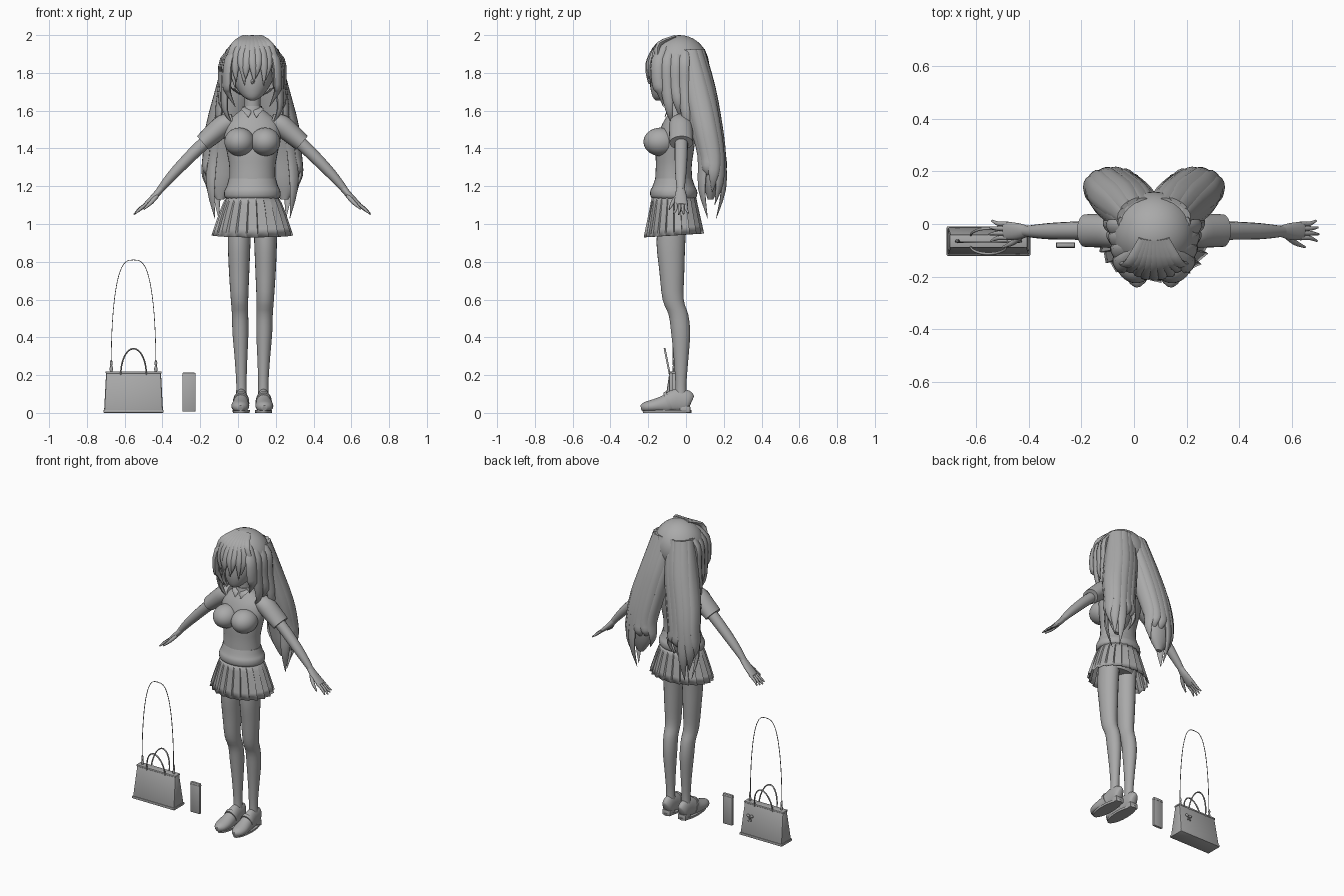
import bpy, bmesh, math
from mathutils import Vector

cube = bpy.data.objects.get("Cube")
if cube:
    bpy.data.objects.remove(cube, do_unlink=True)

CX = 0.076                      # figure stands a little to one side
X, Y, Z = Vector((1, 0, 0)), Vector((0, 1, 0)), Vector((0, 0, 1))

grey = bpy.data.materials.new("plain_grey")
grey.use_nodes = True
grey.diffuse_color = (0.4, 0.4, 0.4, 1)
grey.node_tree.nodes["Principled BSDF"].inputs["Base Color"].default_value = (0.4, 0.4, 0.4, 1)


def finish(name, bm, angle=50):
    bmesh.ops.recalc_face_normals(bm, faces=bm.faces)
    me = bpy.data.meshes.new(name)
    bm.to_mesh(me)
    bm.free()
    me.materials.append(grey)
    me.shade_smooth()
    me.set_sharp_from_angle(angle=math.radians(angle))
    ob = bpy.data.objects.new(name, me)
    bpy.context.collection.objects.link(ob)
    return ob


def smooth_path(pts, steps):
    """Catmull-Rom through (x, y, z, width, thickness) points."""
    out = []
    for i in range(len(pts) - 1):
        quad = [pts[max(i - 1, 0)], pts[i], pts[i + 1], pts[min(i + 2, len(pts) - 1)]]
        for k in range(steps):
            t = k / steps
            out.append([b + t * (c - a) / 2 + t * t * (a - 2.5 * b + 2 * c - d / 2)
                        + t ** 3 * (1.5 * (b - c) + (d - a) / 2) for a, b, c, d in zip(*quad)])
    return out + [list(pts[-1])]


def loft(name, pts, side=X, upright=False, n=16, steps=3, offset=CX, floor=None):
    """Skin ellipses along a path; upright keeps the sections level."""
    pts = smooth_path(pts, steps)
    bm = bmesh.new()
    rings = []
    for i, p in enumerate(pts):
        c = Vector(p[:3]) + X * offset
        if upright:
            u, v = X, Y
        else:
            t = (Vector(pts[min(i + 1, len(pts) - 1)][:3]) - Vector(pts[max(i - 1, 0)][:3])).normalized()
            u = (side - t * side.dot(t)).normalized()
            v = t.cross(u)
        w, h = max(p[3], 0.001), max(p[4], 0.001)
        ring = []
        for k in range(n):
            a = math.tau * k / n
            co = c + u * (w * math.cos(a)) + v * (h * math.sin(a))
            if floor is not None:
                co.z = max(co.z, floor)
            ring.append(bm.verts.new(co))
        rings.append(ring)
    for a, b in zip(rings, rings[1:]):
        for k in range(n):
            bm.faces.new((a[k], a[(k + 1) % n], b[(k + 1) % n], b[k]))
    bm.faces.new(rings[0])
    bm.faces.new(rings[-1])
    return finish(name, bm)


def ball(name, loc, size, keep=lambda c: True):
    bm = bmesh.new()
    bmesh.ops.create_uvsphere(bm, u_segments=32, v_segments=20, radius=1)
    for v in bm.verts:
        v.co = Vector([l + s * c for l, s, c in zip(loc, size, v.co)])
    bmesh.ops.delete(bm, geom=[f for f in bm.faces if not keep(f.calc_center_median())], context='FACES')
    for v in bm.verts:
        v.co.x += CX
    return finish(name, bm)


def box(name, loc, size, bevel=0.004, top=(1, 1)):
    bm = bmesh.new()
    bmesh.ops.create_cube(bm, size=1)
    for v in bm.verts:
        kx, ky = top if v.co.z > 0 else (1, 1)
        v.co = Vector((loc[0] + v.co.x * size[0] * kx, loc[1] + v.co.y * size[1] * ky, loc[2] + v.co.z * size[2]))
    bmesh.ops.bevel(bm, geom=bm.edges[:], offset=bevel, segments=2, affect='EDGES', profile=0.5)
    return finish(name, bm, 35)


# Torso, neck and head
loft("torso", [(0, -.07, .98, .12, .08), (0, -.065, 1.08, .14, .1), (0, -.065, 1.2, .125, .1),
               (0, -.065, 1.3, .122, .095), (0, -.06, 1.38, .135, .1), (0, -.05, 1.46, .15, .1),
               (0, -.04, 1.53, .14, .085), (0, -.035, 1.58, .09, .06), (0, -.035, 1.61, .05, .045)],
     upright=True, n=32)
loft("sweater_hem", [(0, -.065, 1.13, .13, .105), (0, -.065, 1.145, .148, .122), (0, -.065, 1.175, .148, .124),
                     (0, -.065, 1.2, .136, .112), (0, -.065, 1.24, .125, .098)], upright=True, n=32)
loft("neck", [(0, -.035, 1.55, .05, .048), (0, -.045, 1.64, .042, .042), (0, -.05, 1.75, .045, .045)], upright=True)
loft("head", [(0, -.145, 1.655, .015, .015), (0, -.125, 1.675, .05, .052), (0, -.09, 1.73, .092, .1),
              (0, -.06, 1.8, .122, .13), (0, -.05, 1.88, .128, .13), (0, -.04, 1.95, .08, .08)], upright=True, n=32)
loft("nose", [(0, -.18, 1.77, .006, .005), (0, -.196, 1.752, .008, .007), (0, -.185, 1.742, .004, .004)], n=8)
loft("collar", [(0, -.036, 1.575, .07, .062), (0, -.038, 1.6, .058, .056), (0, -.04, 1.625, .05, .05)], upright=True)

# Pleated skirt: radial sawtooth that deepens toward the hem
bm = bmesh.new()
PLEATS, ROWS = 22, 5
rows = []
for j in range(ROWS + 1):
    t = j / ROWS
    row = []
    for k in range(PLEATS * 2):
        step = k % 2
        a = math.tau * (k // 2 + (0.05 if step == 0 else 0.95)) / PLEATS
        r = 1 + (0.03 + 0.05 * t) * (step - 0.5)
        rx, ry = 0.133 + 0.075 * t ** 0.8, 0.115 + 0.04 * t
        row.append(bm.verts.new((CX + rx * r * math.cos(a), -.064 + ry * r * math.sin(a),
                                 1.15 - 0.21 * t + 0.01 * t * math.sin(a))))
    rows.append(row)
for a, b in zip(rows, rows[1:]):
    for k in range(len(a)):
        bm.faces.new((a[k], a[k - 1], b[k - 1], b[k]))
skirt = finish("pleated_skirt", bm, 25)
skirt.modifiers.new("cloth_thickness", 'SOLIDIFY').thickness = 0.004

# Limbs and chest, mirrored
for s, tag in ((1, "left"), (-1, "right")):
    ball(tag + "_bust", (s * .068, -.135, 1.435), (.08, .09, .075))
    loft(tag + "_collar_flap", [(s * .045, -.07, 1.615, .02, .004), (s * .025, -.098, 1.595, .02, .004),
                                (s * .022, -.112, 1.565, .002, .002)], n=8)
    loft(tag + "_leg", [(s * .068, -.07, 1.04, .062, .075), (s * .07, -.08, .9, .06, .076),
                        (s * .07, -.075, .75, .054, .066), (s * .068, -.068, .6, .046, .056),
                        (s * .065, -.04, .52, .043, .052), (s * .063, -.028, .42, .042, .05),
                        (s * .06, -.026, .28, .033, .038), (s * .058, -.027, .15, .027, .029),
                        (s * .058, -.027, .07, .03, .032)], upright=True, n=24)
    loft(tag + "_shoe", [(s * .058, .028, .055, .018, .035), (s * .058, .01, .06, .032, .058),
                         (s * .059, -.05, .062, .036, .065), (s * .061, -.11, .045, .043, .05),
                         (s * .064, -.17, .036, .047, .036), (s * .064, -.215, .03, .036, .028),
                         (s * .063, -.238, .026, .012, .014)], floor=.012, n=24)
    loft(tag + "_sole", [(s * .059, -.1, .0, .044, .128), (s * .059, -.1, .014, .046, .13)], upright=True, n=24, steps=1)
    box(tag + "_heel", (CX + s * .058, -.005, .018), (.06, .055, .036))
    loft(tag + "_shoe_band", [(s * .06, -.085, .058, .043, .061), (s * .06, -.102, .052, .044, .057)], floor=.012, n=24)

    # Arm, sleeve and hand
    loft(tag + "_sleeve", [(s * .1, -.03, 1.545, .05, .04), (s * .15, -.028, 1.525, .062, .056),
                           (s * .21, -.026, 1.475, .063, .053), (s * .262, -.025, 1.43, .062, .047)], side=Y, n=24)
    loft(tag + "_arm", [(s * .15, -.025, 1.52, .036, .036), (s * .28, -.025, 1.405, .035, .034),
                        (s * .38, -.027, 1.305, .032, .03), (s * .44, -.028, 1.24, .027, .025),
                        (s * .49, -.028, 1.18, .02, .018)], side=Y)
    loft(tag + "_palm", [(s * .48, -.028, 1.19, .021, .018), (s * .515, -.028, 1.15, .031, .017),
                         (s * .56, -.026, 1.108, .034, .012), (s * .572, -.026, 1.1, .028, .009)], side=Y)
    for k in range(4):
        y, reach = .001 - .018 * k, (.9, 1, 1.05, .95)[k]
        tip_y = y + .008 * (1.5 - k)
        loft(f"{tag}_finger_{k + 1}", [(s * .555, y, 1.11, .009, .009), (s * (.56 + .035 * reach), y, 1.08, .0085, .0085),
                                       (s * (.56 + .063 * reach), tip_y, 1.106 - .053 * reach, .004, .004)], side=Y, n=8)
    loft(tag + "_thumb", [(s * .505, -.045, 1.15, .012, .012), (s * .535, -.07, 1.115, .011, .011),
                          (s * .575, -.088, 1.078, .004, .004)], side=Y, n=8)

# Hair cap, open over the face
ball("hair_cap", (0, -.035, 1.835), (.16, .158, .165), lambda c: not (c.y < -.085 and c.z < 1.87))

# Two back masses of hair with overlapping pointed locks around each
LOBE = [(.05, .02, 1.92, .08, .07), (.085, .062, 1.72, .1, .085), (.13, .105, 1.52, .108, .078),
        (.155, .135, 1.36, .1, .066), (.165, .135, 1.22, .075, .045), (.17, .13, 1.13, .02, .015)]
for s, tag in ((1, "left"), (-1, "right")):
    loft(tag + "_back_hair", [(s * x, *rest) for x, *rest in LOBE], upright=True, n=24)
    for k in range(8):
        a = math.radians(-50 + 30 * k)
        tip = 1.03 + .07 * (k * 3 % 4) + (.08 if k > 5 else 0)
        path = [(s * (x + rx * .93 * math.cos(a)), y + ry * .93 * math.sin(a), z, w, .016)
                for (x, y, z, rx, ry), w in zip(LOBE[:4], (.03, .042, .042, .038))]
        x, y, z, w, h = path[-1]
        path += [(x + s * .008 * math.cos(a), y + .006 * math.sin(a), (z + tip) / 2 - .01, .026, .012),
                 (x - s * .025 * math.cos(a), y - .035 * math.sin(a), tip, .001, .001)]
        loft(f"{tag}_back_lock_{k + 1}", path, side=Vector((-s * math.sin(a), math.cos(a), 0)), n=10)

    # Side locks framing the face
    for k in range(4):
        y, tip = -.15 + .045 * k, (1.62, 1.53, 1.56, 1.48)[k]
        out = .008 * k
        loft(f"{tag}_side_lock_{k + 1}", [(s * .07, -.1 + .03 * k, 1.955, .02, .012), (s * (.125 + out), y, 1.87, .036, .02),
                                          (s * (.135 + out), y, 1.74, .034, .02),
                                          (s * (.13 + out * 2), y + .015, tip + .08, .024, .014),
                                          (s * (.09 + out * 2), y + .03, tip, .001, .001)],
             side=Vector((s * .5, 1, 0)), n=10)

# Fringe
for k in range(9):
    u = (k - 4) / 4
    tip = 1.745 + .03 * (k % 2) - .03 * abs(u)
    loft(f"fringe_lock_{k + 1}", [(u * .04, -.06, 1.992, .02, .008), (u * .085, -.145, 1.95, .026, .014),
                                  (u * .112, -.195 + .045 * u * u, 1.87, .024, .014),
                                  (u * .112 + .006 * (-1) ** k, -.205 + .055 * u * u, 1.81, .016, .01),
                                  (u * .1 + .01 * (-1) ** k, -.2 + .055 * u * u, tip, .001, .001)], n=10)

# Handbag
BX, BY = -.553, -.065
box("bag_body", (BX, BY, .112), (.312, .108, .208), .01, (.93, .42))
box("bag_top_rim", (BX, BY, .214), (.296, .05, .012))
box("bag_base", (BX, BY, .008), (.318, .112, .016))
for s, tag in ((1, "back"), (-1, "front")):
    arch = [(.068 * math.cos(a), BY + s * (.02 + .028 * math.sin(a)), .2 + .14 * math.sin(a), .005, .004)
            for a in [math.pi * i / 12 for i in range(13)]]
    loft(tag + "_bag_handle", arch, side=Y, n=8, steps=2, offset=BX)

# Shoulder strap with its clips
strap = []
for i in range(33):
    a = math.pi * i / 32
    c = math.cos(a)
    strap.append((math.copysign(.118 * abs(c) ** .65, c), BY - .004, .27 + .54 * math.sin(a), .003, .002))
loft("bag_strap", strap, side=Y, n=6, steps=1, offset=BX)
for s, tag in ((1, "left"), (-1, "right")):
    loft(tag + "_strap_clip", [(s * .118, BY, .215, .006, .006), (s * .118, BY, .235, .009, .007),
                               (s * .118, BY, .25, .005, .005), (s * .118, BY, .265, .008, .006),
                               (s * .118, BY, .28, .003, .003)], n=8, offset=BX)

# Bow charm on the back of the bag
for s, tag in ((1, "left"), (-1, "right")):
    ball(tag + "_charm_loop", (-.465 - CX + s * .013, -.021, .14), (.012, .006, .01))
    loft(tag + "_charm_tail", [(-.465 + s * .003, -.021, .135, .004, .003), (-.465 + s * .01, -.016, .105, .006, .002)],
         n=8, offset=0)

# Phone standing beside the bag
box("phone_body", (-.26, -.08, .11), (.07, .018, .205))
box("phone_top_band", (-.26, -.08, .197), (.072, .021, .006), .001)
